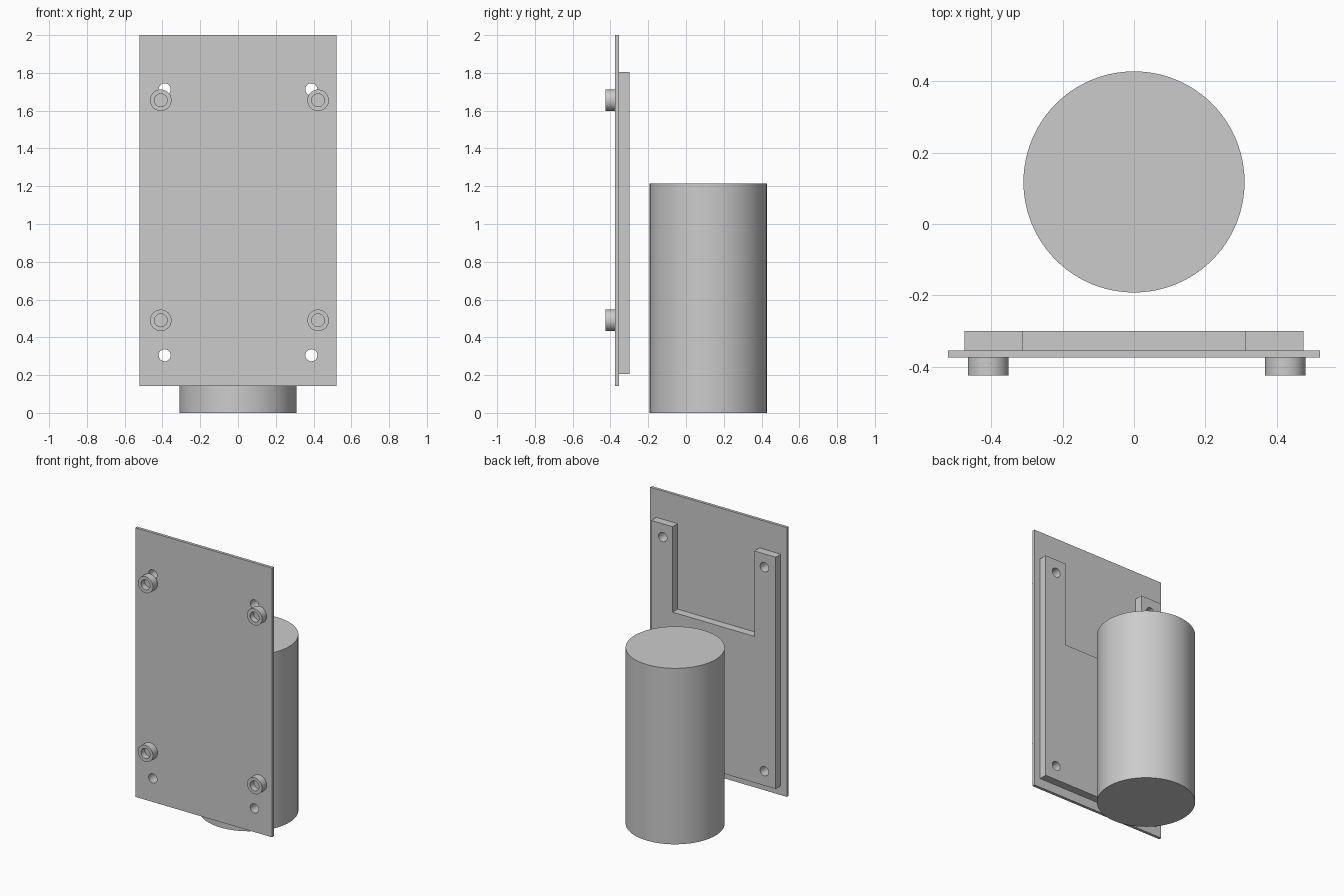
import bpy
import bmesh
import math
from mathutils import Matrix, Vector

if "Cube" in bpy.data.objects:
    bpy.data.objects.remove(bpy.data.objects["Cube"], do_unlink=True)

grey = bpy.data.materials.new("plain grey")
grey.use_nodes = True
grey.diffuse_color = (0.6, 0.6, 0.6, 1)
grey.node_tree.nodes["Principled BSDF"].inputs["Base Color"].default_value = (0.6, 0.6, 0.6, 1)


def finish(bm, name):
    bmesh.ops.recalc_face_normals(bm, faces=bm.faces)
    mesh = bpy.data.meshes.new(name)
    bm.to_mesh(mesh)
    bm.free()
    mesh.materials.append(grey)
    obj = bpy.data.objects.new(name, mesh)
    bpy.context.collection.objects.link(obj)
    return obj


def smooth(obj):
    bpy.ops.object.select_all(action="DESELECT")
    obj.select_set(True)
    bpy.context.view_layer.objects.active = obj
    bpy.ops.object.shade_smooth_by_angle(angle=math.radians(30))


def slab(name, outline, y0, y1):
    """Extrude an (x, z) outline from y0 to y1."""
    bm = bmesh.new()
    face = bm.faces.new([bm.verts.new((x, y0, z)) for x, z in outline])
    new = bmesh.ops.extrude_face_region(bm, geom=[face])["geom"]
    verts = [v for v in new if isinstance(v, bmesh.types.BMVert)]
    bmesh.ops.translate(bm, verts=verts, vec=(0, y1 - y0, 0))
    return finish(bm, name)


def cut(obj, cutter):
    mod = obj.modifiers.new("screw holes", "BOOLEAN")
    mod.operation = "DIFFERENCE"
    mod.solver = "EXACT"
    mod.object = cutter
    bpy.context.view_layer.objects.active = obj
    bpy.ops.object.modifier_apply(modifier=mod.name)
    smooth(obj)


# Mounting plate and the U-shaped spacer behind it
plate = slab("mounting_plate",
             [(-0.522, 0.142), (0.522, 0.142), (0.522, 2), (-0.522, 2)], -0.375, -0.355)
half = [(0.475, 0.205), (0.475, 1.805), (0.312, 1.805), (0.312, 1.215)]
spacer = slab("u_shaped_spacer",
              half + [(-x, z) for x, z in reversed(half)], -0.355, -0.3)

# Four screw holes through plate and spacer
bm = bmesh.new()
for x in (-0.388, 0.388):
    for z in (0.305, 1.713):
        bmesh.ops.create_cone(
            bm, cap_ends=True, segments=32, radius1=0.032, radius2=0.032, depth=0.3,
            matrix=Matrix.Translation((x, -0.34, z)) @ Matrix.Rotation(math.pi / 2, 4, "X"))
cutter = finish(bm, "hole_cutter")
cutter.hide_render = True
cut(plate, cutter)
cut(spacer, cutter)
bpy.data.objects.remove(cutter, do_unlink=True)

# Round standoffs with a blind socket, lathed about the y axis
PROFILE = [(0, -0.385), (0.034, -0.385), (0.034, -0.425),
           (0.057, -0.425), (0.057, -0.375), (0, -0.375)]
for side, x in (("right", -0.409), ("left", 0.424)):
    for level, z in (("lower", 0.49), ("upper", 1.655)):
        bm = bmesh.new()
        verts = [bm.verts.new((r, y, 0)) for r, y in PROFILE]
        edges = [bm.edges.new(pair) for pair in zip(verts, verts[1:])]
        bmesh.ops.spin(bm, geom=verts + edges, cent=(0, 0, 0), axis=(0, 1, 0),
                       angle=2 * math.pi, steps=40)
        bmesh.ops.remove_doubles(bm, verts=bm.verts, dist=0.0001)
        bmesh.ops.translate(bm, verts=bm.verts, vec=Vector((x, 0, z)))
        smooth(finish(bm, f"{level}_{side}_standoff"))

# Free-standing cylinder behind the plate
bm = bmesh.new()
bmesh.ops.create_cone(bm, cap_ends=True, segments=96, radius1=0.31, radius2=0.31,
                      depth=1.215, matrix=Matrix.Translation((0, 0.118, 1.215 / 2)))
smooth(finish(bm, "cylinder_body"))
